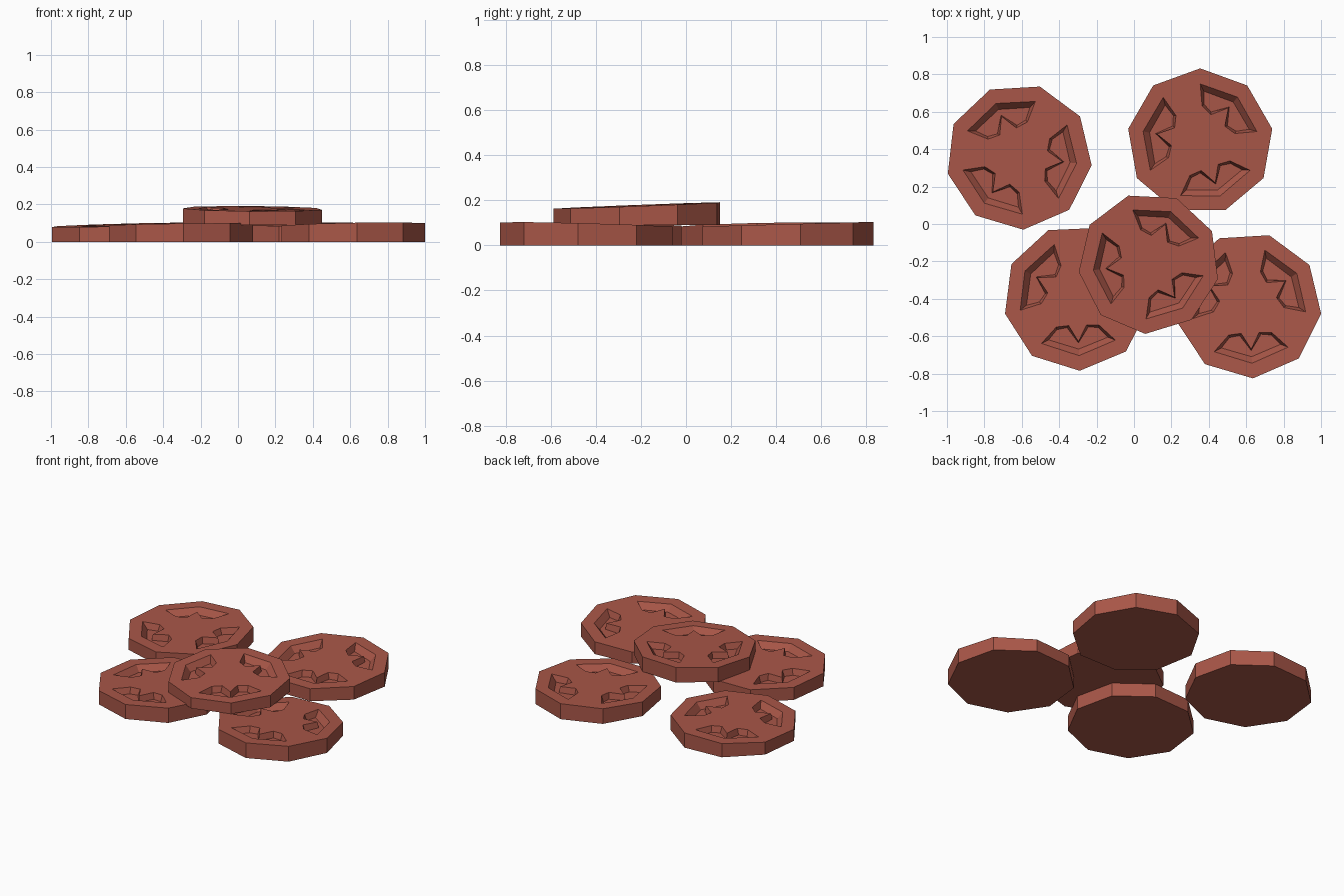
import bpy, bmesh
from math import sin, cos, radians
from mathutils import Vector

if "Cube" in bpy.data.objects:
    bpy.data.objects.remove(bpy.data.objects["Cube"])

SIDES, DEPTH = 9, 0.04
# One pocket in polar form: (radius, angle) with a pointed notch on the inner side
POCKET = [(0.308, -40), (0.31, 0), (0.308, 40), (0.19, 37), (0.155, 18), (0.235, 0), (0.155, -18), (0.19, -37)]
# Sloped outer wall: the floor outline is pulled in on the outer side
FLOOR = [(0.27, -36), (0.275, 0), (0.27, 36), (0.2, 34), (0.168, 20), (0.242, 0), (0.168, -20), (0.2, -34)]

mat = bpy.data.materials.new("red_clay")
mat.diffuse_color = (0.40, 0.095, 0.065, 1)
mat.use_nodes = True
mat.node_tree.nodes["Principled BSDF"].inputs["Base Color"].default_value = mat.diffuse_color


def polar(r, a):
    return r * cos(radians(a)), r * sin(radians(a))


def coin(name, cx, cy, base, top, slope_x, slope_y, angle, scale=1.0):
    """Nine-sided disc with a flat bottom, a slightly sloped top and three pockets."""
    bm = bmesh.new()

    def vert(x, y, drop=0.0):
        return bm.verts.new((x, y, top + slope_x * x + slope_y * y - drop))

    def loop_edges(vs):
        return [bm.edges.new((vs[i], vs[(i + 1) % len(vs)])) for i in range(len(vs))]

    def bridge(lower, upper):
        for i in range(len(lower)):
            j = (i + 1) % len(lower)
            bm.faces.new((lower[i], lower[j], upper[j], upper[i]))

    # Outer body
    ring = [polar(0.391 * scale, angle + 360 / SIDES * i) for i in range(SIDES)]
    low = [bm.verts.new((x, y, base)) for x, y in ring]
    high = [vert(x, y) for x, y in ring]
    edges = loop_edges(high)

    # Three pockets with tapered walls
    pockets = []
    for k in range(3):
        turn = angle + 120 * k
        rim = [vert(*polar(r * scale, a + turn)) for r, a in POCKET]
        floor = [vert(*polar(r * scale, a + turn), DEPTH) for r, a in FLOOR]
        edges += loop_edges(rim)
        pockets.append((rim, floor))

    # Top surface around the pockets, then walls, floors and bottom
    bmesh.ops.triangle_fill(bm, use_beauty=True, edges=edges, normal=Vector((0, 0, 1)))
    bm.faces.new(low[::-1])
    bridge(low, high)
    for rim, floor in pockets:
        bm.faces.new(floor)
        bridge(floor, rim)
    bmesh.ops.recalc_face_normals(bm, faces=bm.faces)

    mesh = bpy.data.meshes.new(name)
    bm.to_mesh(mesh)
    bm.free()
    mesh.materials.append(mat)
    obj = bpy.data.objects.new(name, mesh)
    obj.location = (cx, cy, 0)
    bpy.context.collection.objects.link(obj)


# Four coins on the ground and one resting on top
coin("back_left_coin", -0.615, 0.36, 0, 0.09, 0.027, 0.018, -6.6)
coin("back_right_coin", 0.354, 0.441, 0, 0.094, 0.0, 0.027, 50)
coin("front_left_coin", -0.308, -0.394, 0, 0.092, 0.014, -0.014, -87.4)
coin("front_right_coin", 0.612, -0.435, 0, 0.091, 0.018, -0.027, -86.5)
coin("top_coin", 0.08, -0.21, 0.09, 0.177, -0.008, 0.038, 67, 0.967)
